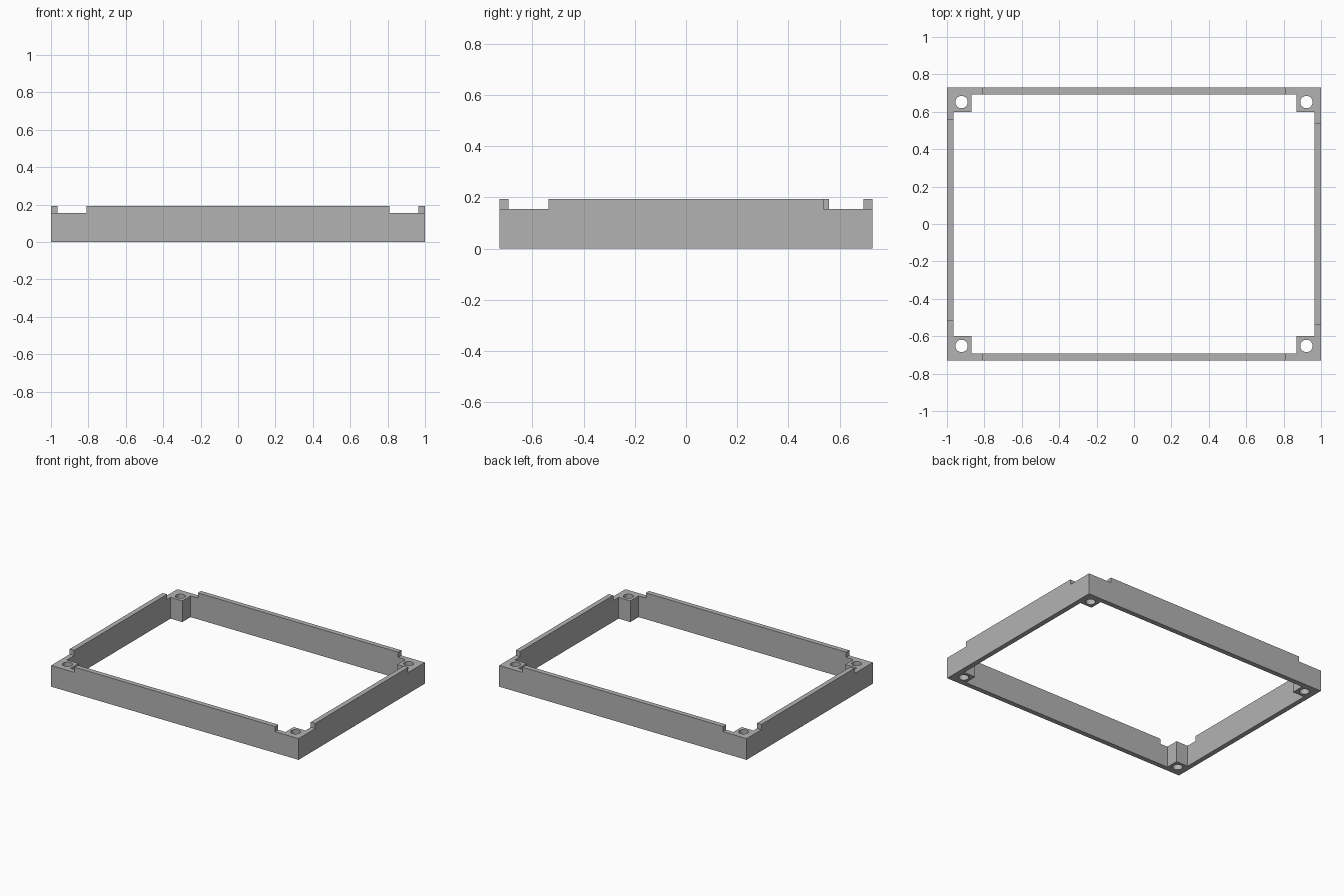
import bpy
import bmesh

cube = bpy.data.objects.get("Cube")
if cube:
    bpy.data.objects.remove(cube, do_unlink=True)

HX, HY, H = 1.0, 0.729, 0.193      # outer half sizes and height
WALL, BOSS = 0.036, 0.095          # wall thickness, corner boss size
STEP_Z, STEP_X = 0.155, 0.81       # lowered corner height, start along x

grey = bpy.data.materials.new("light grey")
grey.use_nodes = True
colour = (0.45, 0.45, 0.45, 1)
grey.diffuse_color = colour
grey.node_tree.nodes["Principled BSDF"].inputs["Base Color"].default_value = colour


def prism(name, outline, z0, z1):
    """Extrude a flat outline from z0 up to z1."""
    bm = bmesh.new()
    face = bm.faces.new([bm.verts.new((x, y, z0)) for x, y in outline])
    top = bmesh.ops.extrude_face_region(bm, geom=[face])["geom"]
    bmesh.ops.translate(bm, vec=(0, 0, z1 - z0),
                        verts=[v for v in top if isinstance(v, bmesh.types.BMVert)])
    bmesh.ops.recalc_face_normals(bm, faces=bm.faces)
    mesh = bpy.data.meshes.new(name)
    bm.to_mesh(mesh)
    bm.free()
    mesh.materials.append(grey)
    obj = bpy.data.objects.new(name, mesh)
    bpy.context.collection.objects.link(obj)
    return obj


def rect(x0, y0, x1, y1):
    return [(x0, y0), (x1, y0), (x1, y1), (x0, y1)]


def cut(target, cutter):
    """Subtract the cutter, apply the result and drop the cutter."""
    cutter.hide_render = True
    mod = target.modifiers.new("cut", "BOOLEAN")
    mod.operation, mod.solver, mod.object = "DIFFERENCE", "EXACT", cutter
    bpy.context.view_layer.objects.active = target
    bpy.ops.object.modifier_apply(modifier=mod.name)
    bpy.data.objects.remove(cutter, do_unlink=True)


# Outer block of the frame
frame = prism("frame", rect(-HX, -HY, HX, HY), 0, H)

# Open middle, leaving a square boss in each corner
ix, iy = HX - WALL, HY - WALL
bx, by = ix - BOSS, iy - BOSS
cavity = [(ix, -by), (ix, by), (bx, by), (bx, iy), (-bx, iy), (-bx, by),
          (-ix, by), (-ix, -by), (-bx, -by), (-bx, -iy), (bx, -iy), (bx, -by)]
cut(frame, prism("cavity_cutter", cavity, -0.1, H + 0.1))

# Lowered corners; the side walls have slightly different step positions
step_y = {(1, 1): 0.537, (1, -1): 0.537, (-1, 1): 0.558, (-1, -1): 0.515}
for (sx, sy), y in step_y.items():
    corner = rect(sx * STEP_X, sy * y, sx * (HX + 0.1), sy * (HY + 0.1))
    cut(frame, prism("corner_cutter", corner, STEP_Z, H + 0.1))

# Screw holes through the bosses
for sx, sy in step_y:
    bpy.ops.mesh.primitive_cylinder_add(vertices=32, radius=0.033, depth=1,
                                        location=(sx * 0.922, sy * 0.652, 0))
    hole = bpy.context.object
    hole.data.materials.append(grey)
    cut(frame, hole)

# Smooth hole walls, sharp box edges
bpy.ops.object.select_all(action="DESELECT")
frame.select_set(True)
bpy.context.view_layer.objects.active = frame
bpy.ops.object.shade_smooth_by_angle()
